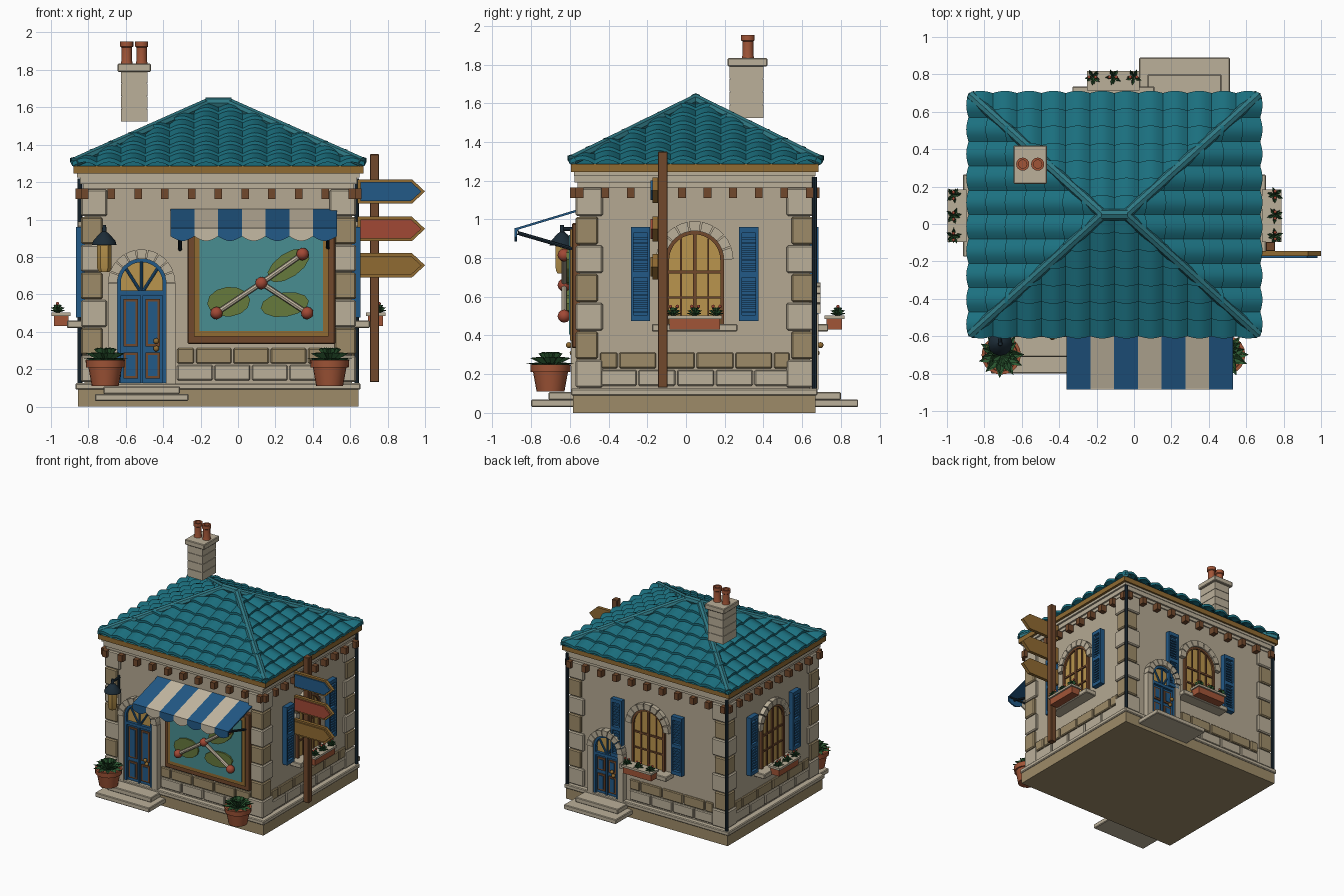
import bpy, bmesh, random
from math import sin, cos, pi, radians
from mathutils import Matrix, Vector

if "Cube" in bpy.data.objects:
    bpy.data.objects.remove(bpy.data.objects["Cube"])
random.seed(4)
T = Matrix.Translation
I = Matrix.Identity(4)

def mat(name, hexcol):
    m = bpy.data.materials.new(name)
    c = [(int(hexcol[i:i+2], 16) / 255) ** 2.2 for i in (0, 2, 4)]
    m.diffuse_color = (*c, 1)
    m.use_nodes = True
    m.node_tree.nodes["Principled BSDF"].inputs["Base Color"].default_value = m.diffuse_color
    return m
STONE, TAN, WALL = mat("stone", "b9ae98"), mat("tan_stone", "9c8a68"), mat("plaster", "b3a791")
BLUE, TEAL, HIP = mat("blue_paint", "275a86"), mat("roof_teal", "21707f"), mat("ridge_teal", "327782")
BROWN, GOLD, AMBER = mat("brown_wood", "704a30"), mat("gold_wood", "8f6a35"), mat("amber_glass", "b8934e")
CLAY, GREEN, DARK = mat("terracotta", "a0563a"), mat("leaf_green", "2f5a35"), mat("dark_iron", "22303a")
GLASS, OLIVE, CREAM, RED = mat("display_glass", "4a8c90"), mat("olive", "66793f"), mat("cream", "c4b8a2"), mat("red", "a04a38")

def add(name, bm, m, M=I, smooth=False, bevel=0):
    bmesh.ops.recalc_face_normals(bm, faces=bm.faces)
    me = bpy.data.meshes.new(name)
    bm.to_mesh(me); bm.free()
    me.materials.append(m)
    if smooth:
        me.polygons.foreach_set("use_smooth", [True] * len(me.polygons))
        me.set_sharp_from_angle(angle=radians(35))
    o = bpy.data.objects.new(name, me)
    o.matrix_world = M
    bpy.context.collection.objects.link(o)
    if bevel:
        b = o.modifiers.new("bevel", 'BEVEL'); b.width = bevel; b.segments = 1
    return o

def boxes(name, lst, m, M=I, bevel=0):
    bm = bmesh.new()
    for x0, x1, y0, y1, z0, z1 in lst:
        bmesh.ops.create_cube(bm, size=1, matrix=T(((x0+x1)/2, (y0+y1)/2, (z0+z1)/2)) @ Matrix.Diagonal((x1-x0, y1-y0, z1-z0, 1)))
    return add(name, bm, m, M, bevel=bevel)

def prism(name, polys, y0, y1, m, M=I):
    bm = bmesh.new()
    for p in polys:
        a = [bm.verts.new((x, y0, z)) for x, z in p]
        b = [bm.verts.new((x, y1, z)) for x, z in p]
        bm.faces.new(a); bm.faces.new(b)
        for i in range(len(p)):
            j = (i + 1) % len(p)
            bm.faces.new((a[i], a[j], b[j], b[i]))
    return add(name, bm, m, M)

def bars(name, segs, r, m, M=I, n=8):
    bm = bmesh.new()
    for p, q in segs:
        p, q = Vector(p), Vector(q)
        R = (q - p).to_track_quat('Z', 'Y').to_matrix().to_4x4()
        bmesh.ops.create_cone(bm, cap_ends=True, segments=n, radius1=r, radius2=r, depth=(q-p).length, matrix=T((p+q)/2) @ R)
    return add(name, bm, m, M, smooth=True)

def lathe(name, prof, locs, m, n=16):
    bm = bmesh.new()
    for l in locs:
        rings = [[bm.verts.new((l[0] + r*cos(2*pi*k/n), l[1] + r*sin(2*pi*k/n), l[2] + z)) for k in range(n)] for r, z in prof]
        for a, b in zip(rings, rings[1:]):
            for k in range(n):
                bm.faces.new((a[k], a[(k+1) % n], b[(k+1) % n], b[k]))
        bm.faces.new(rings[0]); bm.faces.new(rings[-1])
    return add(name, bm, m, smooth=True)

def balls(name, pts, r, m, M=I):
    bm = bmesh.new()
    for p in pts:
        bmesh.ops.create_icosphere(bm, subdivisions=2, radius=r, matrix=T(p))
    return add(name, bm, m, M, smooth=True)

def rosette(name, centres, r, h, n, M=I):
    bm = bmesh.new()
    for c in centres:
        for rr, hh in ((1, .35), (.85, .7), (.5, 1)):
            for i in range(n):
                a = 2*pi*(i + random.random()*.5)/n
                d, s = Vector((cos(a), sin(a), 0)), Vector((-sin(a), cos(a), 0))
                mid = Vector(c) + d*r*rr*.55 + Vector((0, 0, h*hh))
                v = [bm.verts.new(p) for p in (c, mid + s*r*.2, Vector(c) + d*r*rr + Vector((0, 0, h*hh*.9)), mid - s*r*.2)]
                bm.faces.new(v[:3]); bm.faces.new((v[0], v[2], v[3]))
    add(name, bm, GREEN, M)

def arch(w, bottom, spring, n=16):
    return [(-w, bottom), (w, bottom)] + [(w*cos(pi*k/n), spring + w*sin(pi*k/n)) for k in range(n+1)]

def ring(r0, r1, zc, n, gap=.02):
    out = []
    for k in range(n):
        t = [pi*k/n + gap + (pi/n - 2*gap)*j/2 for j in range(3)]
        out.append([(r1*cos(a), zc + r1*sin(a)) for a in t] + [(r0*cos(a), zc + r0*sin(a)) for a in reversed(t)])
    return out

# wall frames: local x runs along the wall, local -y points outward
X0, X1, Y0, Y1 = -.82, .61, -.55, .64
def rz(d): return Matrix.Rotation(radians(d), 4, 'Z')
W = {"front": T((0, Y0, 0)), "right": T((X1, 0, 0)) @ rz(90), "back": T((0, Y1, 0)) @ rz(180), "left": T((X0, 0, 0)) @ rz(-90)}

# plinth, walls, cornice
boxes("plinth", [(-.855, .645, -.585, .67, 0, .09)], TAN)
boxes("plinth_cap", [(-.87, .655, -.595, .68, .09, .125)], STONE, bevel=.006)
boxes("walls", [(X0, X1, Y0, Y1, .12, 1.25)], WALL)
boxes("cornice", [(-.845, .635, -.575, .665, 1.19, 1.225), (-.83, .62, -.56, .65, 1.165, 1.19)], STONE)
boxes("eaves_board", [(-.88, .67, -.595, .685, 1.245, 1.285)], GOLD)
boxes("eaves_soffit", [(-.86, .65, -.58, .67, 1.225, 1.245)], STONE)

# corner quoins
for m, par in ((STONE, 0), (TAN, 1)):
    q = []
    for i in range(par, 7, 2):
        z, d = .13 + i*.148, .12 - .025*par
        for x in ((X0-.02, X0+d), (X1-d, X1+.02)):
            for y in ((Y0-.02, Y0+d), (Y1-d, Y1+.02)):
                q.append((*x, *y, z, z + .143))
    boxes("quoins_" + m.name, q, m, bevel=.008)

# stone courses and eave brackets on each wall
for side, u0, u1, e0, e1 in (("front", -.33, .51, X0, X1), ("right", -.45, .54, Y0, Y1), ("left", -.54, .45, -Y1, -Y0), ("back", -.07, .71, -X1, -X0)):
    for row, m in ((0, STONE), (1, TAN)):
        cuts = [u0] + [u0 + .2*k - .1*row for k in range(1, 6) if u0 + .2*k - .1*row < u1 - .04] + [u1]
        boxes(f"{side}_course_{row}", [(a+.005, b-.005, -.015, .02, .14 + .09*row, .222 + .09*row) for a, b in zip(cuts, cuts[1:])], m, W[side], .006)
    n = round((e1 - e0) / .137)
    boxes(side + "_brackets", [(u-.02, u+.02, -.05, .01, 1.11, 1.165) for u in [e0 + (e1-e0)*k/n for k in range(n+1)]], BROWN, W[side])

# roof: solid core, barrel tiles clipped at the hips, ridge caps
CX, CY, ZE, ZR = -.105, .05, 1.285, 1.60
A, B, RH = .78, .65, .06
bm = bmesh.new()
v = [bm.verts.new((CX+x, CY+y, ZE)) for x, y in ((-A+.01, -B+.01), (A-.01, -B+.01), (A-.01, B-.01), (-A+.01, B-.01))]
l, r = bm.verts.new((CX-RH, CY, ZR)), bm.verts.new((CX+RH, CY, ZR))
for f in ((v[0], v[1], r, l), (v[1], v[2], r), (v[2], v[3], l, r), (v[3], v[0], l), v):
    bm.faces.new(f)
add("roof_core", bm, TEAL)
for side, ang, half, run, top, cols in (("front", 0, A, B, RH, 12), ("right", 90, B, A-RH, 0, 10), ("back", 180, A, B, RH, 12), ("left", -90, B, A-RH, 0, 10)):
    bm, S, N = bmesh.new(), 8, 7
    for i in range(N):
        va, vb = run*i/N, min(run*(i+1)/N + .02, run)
        za, zb = ZE + (ZR-ZE)*va/run, ZE + (ZR-ZE)*vb/run
        for c in range(cols):
            g = []
            for k in range(S+1):
                t = k/S
                x, s = -half + 2*half*(c+t)/cols, sin(pi*t)
                g.append([bm.verts.new(p) for p in ((x, va - .012*s, za + .022*s), (x, va - .012*s, za + .022 + .022*s), (x, vb, zb + .004 + .022*s))])
            for a, b in zip(g, g[1:]):
                bm.faces.new((a[0], b[0], b[1], a[1])); bm.faces.new((a[1], b[1], b[2], a[2]))
    for s in (1, -1):
        bmesh.ops.bisect_plane(bm, geom=bm.verts[:] + bm.edges[:] + bm.faces[:], plane_co=(s*half, 0, 0), plane_no=(s*run, half-top, 0), clear_outer=True)
    d = B if ang in (0, 180) else A
    add(side + "_roof_tiles", bm, TEAL, T((CX, CY, 0)) @ rz(ang) @ T((0, -d, 0)), smooth=True)
bars("hip_caps", [((CX+sx*(A-.01), CY+sy*(B-.01), ZE+.02), (CX+sx*RH, CY, ZR+.02)) for sx in (1, -1) for sy in (1, -1)], .028, HIP)
bars("ridge_cap", [((CX-RH-.01, CY, ZR+.022), (CX+RH+.01, CY, ZR+.022))], .03, HIP)

# chimney
boxes("chimney_shaft", [(-.625, -.485, .225, .4, 1.525 + .068*k, 1.59 + .068*k) for k in range(4)] + [(-.62, -.49, .23, .395, 1.53, 1.79)], STONE)
boxes("chimney_cap", [(-.645, -.465, .215, .42, 1.79, 1.833)], STONE, bevel=.005)
lathe("chimney_pots", [(.033, 0), (.028, .02), (.028, .09), (.035, .095), (.035, .123), (.022, .123), (.022, .08)], [(-.595, .32, 1.83), (-.515, .32, 1.83)], CLAY)

# arched windows with voussoirs, shutters and flower boxes
def window(side, u):
    M = W[side] @ T((u, 0, 0))
    prism(side + "_glass", [arch(.145, .46, .79)], -.008, .02, AMBER, M)
    prism(side + "_arch_stones", ring(.15, .2, .79, 9), -.035, .01, STONE, M)
    prism(side + "_window_frame", ring(.132, .152, .79, 12, 0), -.022, .01, BROWN, M)
    boxes(side + "_window_bars", [(-.152, -.132, -.022, .01, .46, .79), (.132, .152, -.022, .01, .46, .79), (-.01, .01, -.02, .01, .46, .93), (-.14, .14, -.018, .01, .72, .735), (-.14, .14, -.018, .01, .59, .602), (-.075, -.065, -.016, .01, .46, .9), (.065, .075, -.016, .01, .46, .9)], BROWN, M)
    boxes(side + "_sill", [(-.22, .22, -.095, .01, .42, .46)], STONE, M, .005)
    boxes(side + "_flower_box", [(-.13, .13, -.165, -.085, .43, .49)], CLAY, M)
    boxes(side + "_flower_box_rim", [(-.14, .14, -.178, -.075, .485, .502)], STONE, M)
    rosette(side + "_box_plants", [(k, -.145, .5) for k in (-.11, 0, .11)], .045, .045, 5, M)
    balls(side + "_flowers", [(k + d, -.145, .55) for k in (-.11, 0, .11) for d in (-.015, .02)], .009, RED, M)
    sh = []
    for c in (-.28, .28):
        sh += [(c-.05, c-.035, -.045, -.005, .475, .96), (c+.035, c+.05, -.045, -.005, .475, .96), (c-.045, c+.045, -.018, 0, .48, .955)]
        sh += [(c-.05, c+.05, -.045, -.005, z, z+.03) for z in (.475, .7, .93)]
        sh += [(c-.036, c+.036, -.036, -.01, z+.022*k, z+.022*k+.012) for z in (.515, .74) for k in range(8)]
    boxes(side + "_shutters", sh, BLUE, M)
window("right", .045); window("left", -.045); window("back", .11)

# doors with stone surround, fanlight and steps
def door(side, u, w, spring, steps):
    M, o, t = W[side] @ T((u, 0, 0)), w + .05, spring - .055
    prism(side + "_door_arch", ring(w, o, spring, 9), -.055, .01, STONE, M)
    boxes(side + "_door_jambs", [(s*(w+.025)-.025, s*(w+.025)+.025, -.045, .01, .12, spring) for s in (1, -1)], STONE, M)
    prism(side + "_door_frame", ring(w-.018, w+.003, spring, 12, 0), -.035, .01, BLUE, M)
    prism(side + "_fanlight", [arch(w, t, spring)], -.012, .02, AMBER, M)
    bars(side + "_fan_bars", [((0, -.016, t), (w*.95*cos(a), -.016, spring + w*.9*sin(a))) for a in (pi/4, pi/2, 3*pi/4)], .008, BLUE, M)
    boxes(side + "_door_leaf", [(-w, w, -.015, .01, .12, t), (-w, w, -.035, .01, t-.01, t+.015), (-.006, .006, -.03, 0, .12, t), (-w, -w+.02, -.035, 0, .12, spring), (w-.02, w, -.035, 0, .12, spring)], BLUE, M)
    for m, e, d in ((BROWN, 0, .024), (BLUE, .014, .029)):
        boxes(f"{side}_door_panels_{m.name}", [(s*w*.45-w*.3+e, s*w*.45+w*.3-e, -d, 0, a+e, b-e) for s in (1, -1) for a, b in ((.15, .29), (.32, t-.03))], m, M)
    balls(side + "_door_knob", [(w*.6, -.055, .35), (w*.6, -.035, .31)], .016, GOLD, M)
    boxes(side + "_steps", [(-.25+steps, .25-steps, -.25, .0, .03, .068), (-.205+steps, .205-steps, -.16, .0, .068, .108)], STONE, M, .005)
door("front", -.515, .13, .66, 0)
door("back", -.27, .115, .51, .008)

# display window with route map ornament
F = W["front"]
boxes("display_frame_outer", [(-.27, .52, -.04, .01, .335, .98)], BROWN, F, .006)
boxes("display_frame_inner", [(-.235, .485, -.05, .01, .375, .95)], GOLD, F)
boxes("display_pane", [(-.205, .455, -.055, .01, .405, .92)], GLASS, F)
leaves = []
for cx, cz, rx, ry, a in ((-.05, .56, .115, .08, .1), (.25, .545, .13, .065, .15), (.27, .755, .13, .065, .6)):
    leaves.append([(cx + rx*cos(k)*cos(a) - ry*sin(k)*sin(a), cz + rx*cos(k)*sin(a) + ry*sin(k)*cos(a)) for k in [2*pi*j/12 for j in range(12)]])
prism("map_islands", leaves, -.068, -.05, OLIVE, F)
hub, ends = (.125, -.08, .66), [(-.115, -.08, .5), (.345, -.08, .815), (.37, -.08, .5)]
bars("map_routes", [(hub, e) for e in ends], .014, CREAM, F)
balls("map_pins", [hub] + ends, .034, RED, F)

# striped awning with scalloped valance and braces
sw = .888/7
for m, idx in ((BLUE, (0, 2, 4, 6)), (CREAM, (1, 3, 5))):
    bm = bmesh.new()
    polys = []
    for i in idx:
        x = -.36 + i*sw
        q = [[bm.verts.new((xx, y, z + d)) for y, z, d in ((-.55, 1.055, 0), (-.88, .955, 0), (-.88, .955, -.012), (-.55, 1.055, -.012))] for xx in (x, x+sw)]
        bm.faces.new(q[0]); bm.faces.new(q[1])
        for k in range(4):
            bm.faces.new((q[0][k], q[0][(k+1) % 4], q[1][(k+1) % 4], q[1][k]))
        polys.append([(x, .955), (x+sw, .955)] + [(x+sw*(1-k/8), .91 - .025*sin(pi*k/8)) for k in range(9)])
    add("awning_" + m.name, bm, m)
    prism("valance_" + m.name, polys, -.885, -.873, m)
bars("awning_braces", [((x, -.56, .84), (x, -.87, .93)) for x in (-.31, .48)] + [((-.355, -.875, .945), (.525, -.875, .945))], .01, DARK)

# wall lantern
lathe("lantern_glass", [(.028, .72), (.038, .74), (.04, .86), (.03, .87)], [(-.715, -.64, 0)], AMBER, 6)
lathe("lantern_cap", [(.065, .865), (.06, .885), (.03, .92), (.012, .935), (.01, .97)], [(-.715, -.64, 0)], DARK, 12)
bars("lantern_arm", [((-.715, -.55, .95), (-.715, -.64, .95)), ((-.715, -.56, .84), (-.715, -.56, .97))], .01, DARK)

# signpost with three arrow boards
boxes("signpost", [(.705, .755, -.145, -.095, .13, 1.35)], BROWN, bevel=.004)
for z, m, n in ((1.15, BLUE, "top"), (.95, RED, "middle"), (.755, GOLD, "bottom")):
    def arrow(e): return [(.64+e, z-.065+e), (.93-e*.4, z-.065+e), (1-e*1.4, z), (.93-e*.4, z+.065-e), (.64+e, z+.065-e)]
    prism(n + "_sign_board", [arrow(0)], -.172, -.145, GOLD)
    prism(n + "_sign_face", [arrow(.014)], -.183, -.17, m)

# potted plants by the front
spots = [(-.71, -.7, .11), (.49, -.7, .11)]
lathe("plant_pots", [(.072, 0), (.09, .1), (.102, .1), (.105, .14), (.088, .14), (.085, .12)], spots, CLAY, 20)
rosette("pot_plants", [(x, y, .23) for x, y, z in spots], .125, .085, 10)

# drainpipes at the back corners
bars("drainpipes", [((x, y, .125), (x, y, 1.22)) for x, y in ((X0-.025, Y1+.025), (X1+.025, Y1+.025))], .013, DARK)
